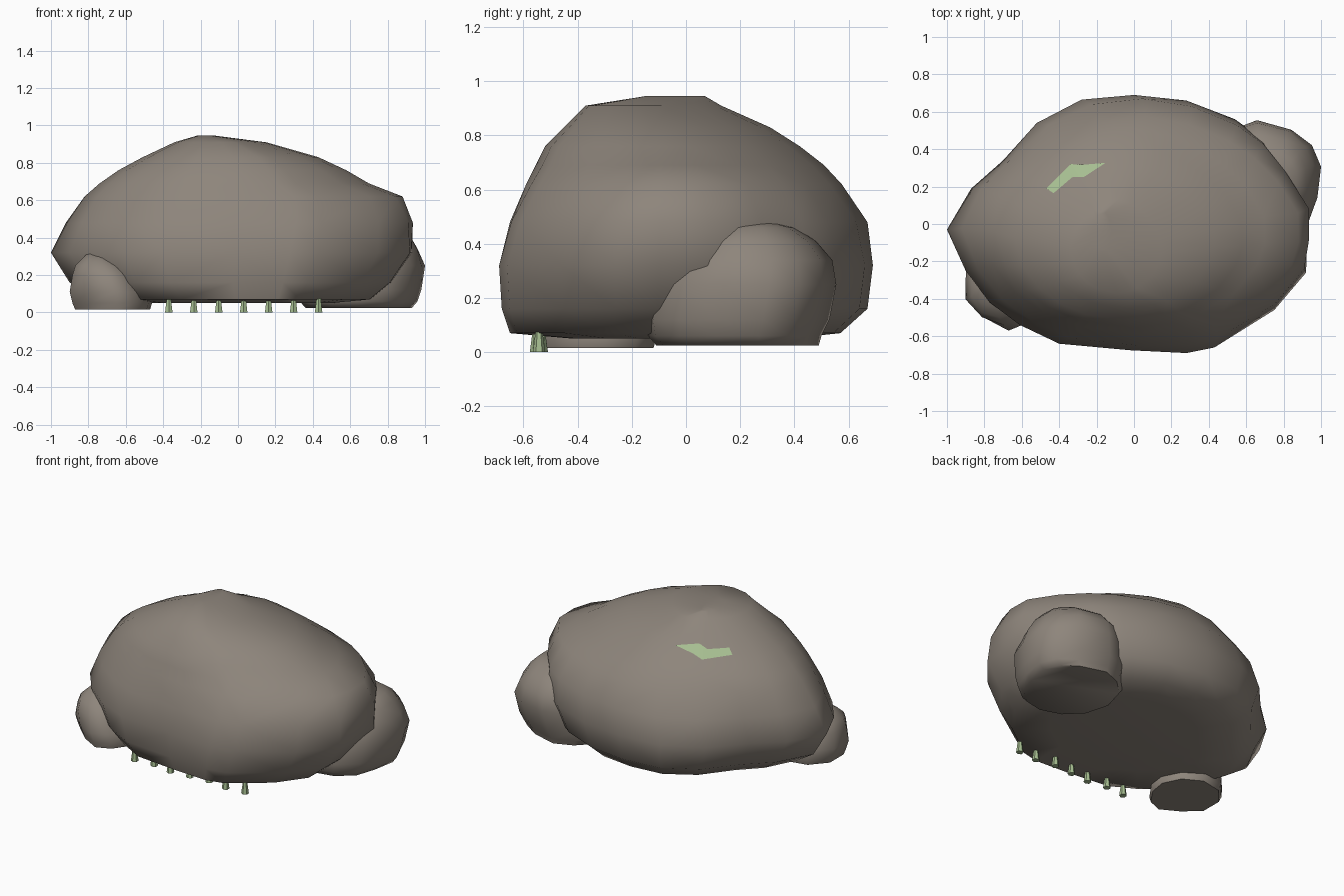
import bpy, bmesh, math
from mathutils import Vector
from mathutils.bvhtree import BVHTree

if "Cube" in bpy.data.objects:
    bpy.data.objects.remove(bpy.data.objects["Cube"])


def material(name, rgb):
    m = bpy.data.materials.new(name)
    m.diffuse_color = (*rgb, 1)
    m.use_nodes = True
    m.node_tree.nodes["Principled BSDF"].inputs["Base Color"].default_value = m.diffuse_color
    return m


STONE = material("warm grey stone", (0.27, 0.235, 0.20))
MOSS = material("pale moss green", (0.38, 0.51, 0.28))


def finish(bm, name, mat, angle=None):
    me = bpy.data.meshes.new(name)
    bm.to_mesh(me)
    bm.free()
    ob = bpy.data.objects.new(name, me)
    bpy.context.collection.objects.link(ob)
    me.materials.append(mat)
    if angle:
        bpy.ops.object.select_all(action='DESELECT')
        ob.select_set(True)
        bpy.context.view_layer.objects.active = ob
        bpy.ops.object.shade_smooth_by_angle(angle=math.radians(angle))
    return ob


def unit_box(points):
    """Rescale plan points to fill the 0..1 square."""
    xs, ys = zip(*points)
    x0, x1, y0, y1 = min(xs), max(xs), min(ys), max(ys)
    return [((x - x0) / (x1 - x0), (y - y0) / (y1 - y0)) for x, y in points]


def rounded(points, w, back):
    """Blend unit plan points by w towards a circle, or a superellipse at the back."""
    out = []
    for u, v in points:
        p = Vector((u - .5, v - .5))
        e = back if p.y > 0 else 2
        size = (abs(p.x) ** e + abs(p.y) ** e) ** (1 / e)
        out.append(p.lerp(p * .5 / size, w).to_tuple())
    return unit_box(out)


def boulder(name, outline, levels, widest, back=2):
    """Stack the plan outline at each level, fitted to (z, xmin, xmax, ymin, ymax),
    growing rounder above the widest level."""
    base = unit_box(outline)
    top = levels[-1][0]
    bm = bmesh.new()
    rings = []
    for z, a, b, c, d in levels:
        w = min(1, max(0, 1.6 * (z - widest) / (top - widest)))
        rings.append([bm.verts.new((a + (b - a) * u, c + (d - c) * v, z))
                      for u, v in rounded(base, w, back)])
    n = len(outline)
    for lo, hi in zip(rings, rings[1:]):
        for i in range(n):
            j = (i + 1) % n
            bm.faces.new((lo[i], lo[j], hi[j], hi[i]))
    bm.faces.new(rings[0])
    bm.faces.new(rings[-1])
    bmesh.ops.recalc_face_normals(bm, faces=bm.faces[:])
    bmesh.ops.triangulate(bm, faces=bm.faces[:])
    return finish(bm, name, STONE, 60)


# Main boulder
main = boulder("main_boulder",
    [(-1, -.03), (-.87, .19), (-.70, .34), (-.52, .54), (-.28, .665), (0, .69),
     (.28, .66), (.54, .56), (.69, .45), (.80, .28), (.93, .08), (.925, -.10),
     (.92, -.26), (.75, -.46), (.43, -.66), (.28, -.69), (-.02, -.675),
     (-.40, -.64), (-.61, -.54), (-.77, -.42), (-.90, -.25)],
    [(.05, -.50, .50, -.42, .38), (.07, -.76, .71, -.65, .57),
     (.16, -.90, .82, -.68, .67),
     (.32, -1, .93, -.69, .69), (.48, -.92, .935, -.65, .67),
     (.62, -.82, .88, -.59, .575), (.69, -.74, .70, -.555, .51),
     (.76, -.64, .58, -.52, .42), (.83, -.51, .43, -.45, .31),
     (.91, -.34, .15, -.37, .13), (.945, -.22, -.12, -.15, .07)], .32, 1.65)

# Right boulder
boulder("right_boulder",
    [(.5, .5), (.64, .555), (.83, .5), (.95, .42), (1, .3), (.97, .13), (.92, -.02),
     (.8, -.12), (.66, -.15), (.5, -.1), (.38, .02), (.33, .2), (.38, .38)],
    [(.025, .36, .93, -.11, .49), (.06, .33, .96, -.14, .50),
     (.12, .33, .98, -.15, .53), (.25, .36, 1, -.13, .555),
     (.34, .39, .96, -.08, .54), (.41, .44, .92, -.01, .48),
     (.46, .53, .87, .08, .40), (.48, .65, .78, .20, .32)], .2)

# Left boulder
boulder("left_boulder",
    [(-.9, -.25), (-.9, -.4), (-.79, -.5), (-.66, -.57), (-.56, -.53),
     (-.48, -.42), (-.46, -.3), (-.52, -.18), (-.65, -.11), (-.8, -.14)],
    [(.015, -.87, -.47, -.55, -.12), (.05, -.885, -.46, -.56, -.11),
     (.11, -.90, -.48, -.57, -.12), (.20, -.885, -.54, -.54, -.16),
     (.25, -.87, -.59, -.50, -.20), (.29, -.83, -.66, -.45, -.25),
     (.32, -.80, -.74, -.38, -.31)], .1)

# Moss patch: strip between two plan rails, dropped onto the main boulder
bvh = BVHTree.FromPolygons([v.co for v in main.data.vertices],
                           [p.vertices[:] for p in main.data.polygons])
rail_a = [(-.47, .19), (-.34, .32), (-.27, .317), (-.15, .327)]
rail_b = [(-.43, .165), (-.33, .25), (-.27, .25), (-.16, .322)]


def sample(rail, t):
    k = min(int(t), len(rail) - 2)
    return Vector(rail[k]).lerp(Vector(rail[k + 1]), t - k)


bm = bmesh.new()
rows = []
for i in range(13):
    a, b = sample(rail_a, i / 4), sample(rail_b, i / 4)
    row = []
    for j in range(5):
        p = a.lerp(b, j / 4)
        hit = bvh.ray_cast(Vector((p.x, p.y, 2)), Vector((0, 0, -1)))[0]
        row.append(bm.verts.new((p.x, p.y, hit.z + .008)))
    rows.append(row)
for r, s in zip(rows, rows[1:]):
    for j in range(4):
        bm.faces.new((r[j], r[j + 1], s[j + 1], s[j]))
bmesh.ops.recalc_face_normals(bm, faces=bm.faces[:])
if sum(f.normal.z for f in bm.faces) < 0:
    bmesh.ops.reverse_faces(bm, faces=bm.faces[:])
finish(bm, "moss_patch", MOSS, 50)

# Row of grass stems under the front edge
for i in range(7):
    bm = bmesh.new()
    bmesh.ops.create_cone(bm, cap_ends=True, segments=6, radius1=.023,
                          radius2=.013, depth=.075)
    bmesh.ops.translate(bm, verts=bm.verts[:],
                        vec=(-.37 + i * .1335, -.543 + .012 * math.sin(i * 2.1), .0375))
    finish(bm, f"grass_stem_{i + 1}", MOSS)
